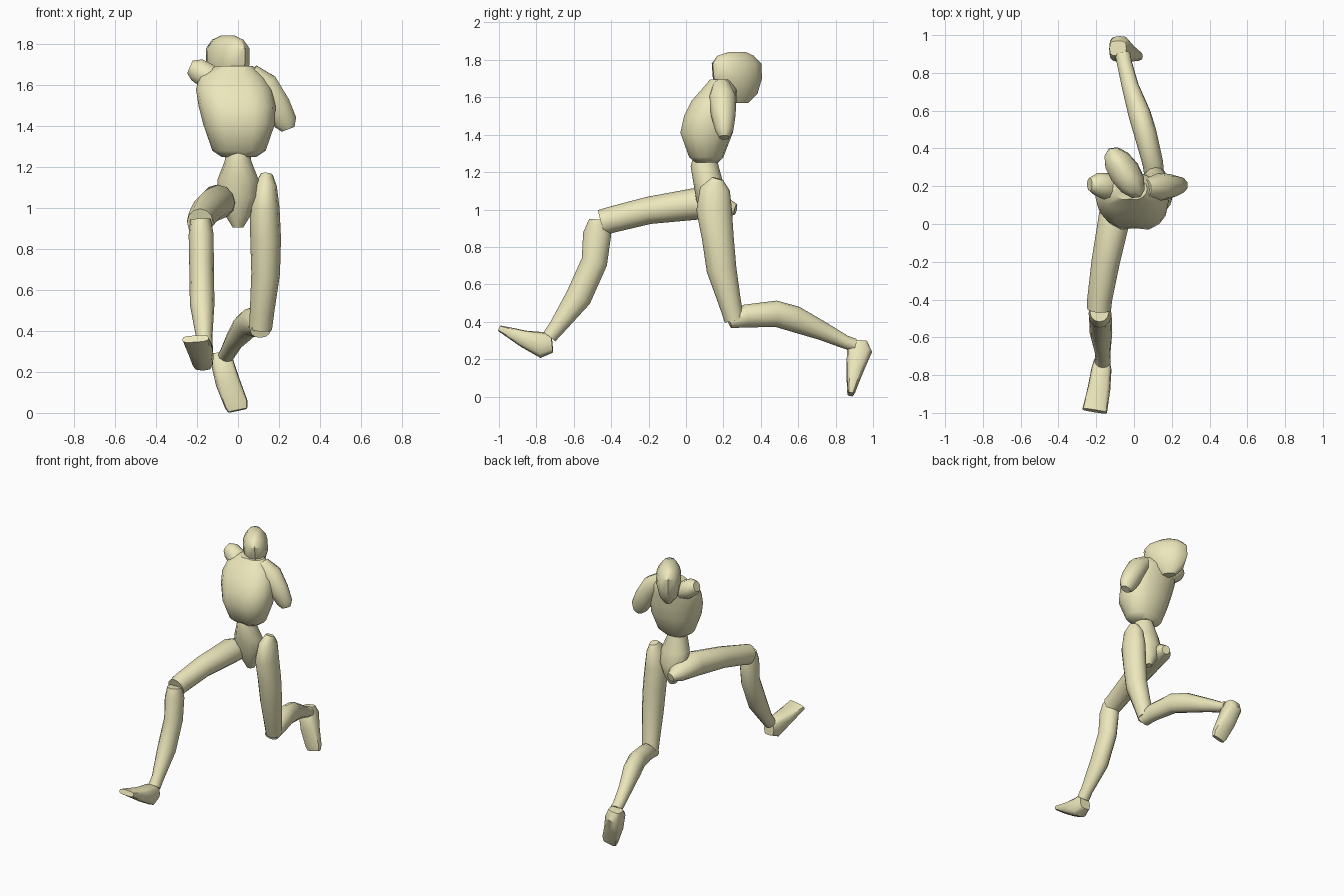
import bpy, bmesh, math
from mathutils import Vector

skin = bpy.data.materials.new("pale_yellow")
skin.diffuse_color = (0.84, 0.80, 0.50, 1)


def loft(name, rings, side=(1, 0, 0), axis=None, n=12, power=1.0, groove=0.0):
    """Skin oval rings (x, y, z, half width, half depth) along a path.
    power < 1 makes the ovals boxier; groove dents the front centre line."""
    pts = [Vector(r[:3]) for r in rings]
    bm = bmesh.new()
    loops = []
    for i, r in enumerate(rings):
        t = Vector(axis) if axis else pts[min(i + 1, len(pts) - 1)] - pts[max(i - 1, 0)]
        t.normalize()
        u = Vector(side)
        u = (u - t * u.dot(t)).normalized()
        v = t.cross(u)
        loop = []
        for k in range(n):
            a = 2 * math.pi * k / n
            c, s = math.cos(a), math.sin(a)
            c = math.copysign(abs(c) ** power, c)
            s = math.copysign(abs(s) ** power, s)
            if groove and k == 3 * n // 4:
                s *= 1 - groove
            loop.append(bm.verts.new(pts[i] + u * c * r[3] + v * s * r[4]))
        loops.append(loop)
    for a, b in zip(loops, loops[1:]):
        for k in range(n):
            bm.faces.new((a[k], a[(k + 1) % n], b[(k + 1) % n], b[k]))
    bm.faces.new(loops[0][::-1])
    bm.faces.new(loops[-1])
    bmesh.ops.recalc_face_normals(bm, faces=bm.faces)
    me = bpy.data.meshes.new(name)
    bm.to_mesh(me)
    bm.free()
    me.materials.append(skin)
    ob = bpy.data.objects.new(name, me)
    bpy.context.collection.objects.link(ob)
    bpy.ops.object.select_all(action='DESELECT')
    ob.select_set(True)
    bpy.context.view_layer.objects.active = ob
    bpy.ops.object.shade_smooth_by_angle(angle=math.radians(40))
    return ob


UP = (0, 0, 1)

# head, turned to one side
loft("head", [
    (-.06, .29, 1.57, .05, .03), (-.06, .285, 1.62, .11, .065),
    (-.05, .275, 1.70, .15, .083), (-.05, .27, 1.78, .153, .08),
    (-.05, .265, 1.822, .115, .052), (-.05, .275, 1.843, .05, .022),
], side=(-.55, .83, 0), axis=UP)

# chest with a front groove
loft("chest", [
    (.005, .11, 1.25, .085, .06), (.005, .105, 1.28, .13, .095),
    (.005, .105, 1.41, .175, .145), (-.005, .12, 1.50, .188, .14),
    (-.02, .145, 1.58, .185, .125), (-.03, .175, 1.64, .16, .1),
    (-.02, .185, 1.695, .09, .06),
], axis=UP, n=16, power=.9, groove=.12)

# shoulder stumps
loft("left_shoulder", [
    (.06, .19, 1.66, .05, .05), (.13, .195, 1.6, .075, .07),
    (.19, .2, 1.5, .065, .07), (.232, .205, 1.42, .048, .06),
    (.245, .205, 1.385, .028, .035),
], side=(0, 1, 0), n=10)
loft("right_shoulder", [
    (-.08, .19, 1.6, .07, .05), (-.15, .2, 1.645, .07, .065),
    (-.2, .21, 1.675, .06, .06), (-.235, .21, 1.69, .035, .035),
], side=(0, 1, 0), n=10)

# waist and pelvis
loft("pelvis", [
    (0, .1, 1.27, .06, .065), (0, .1, 1.23, .065, .075),
    (0, .12, 1.14, .1, .08), (0, .14, 1.05, .1, .085),
    (0, .15, .96, .06, .06), (0, .15, .905, .025, .03),
], axis=UP)

# leg reaching forward
loft("front_thigh", [
    (-.06, .265, 1.0, .03, .03), (-.075, .2, 1.015, .07, .06),
    (-.1, .05, 1.03, .085, .085), (-.15, -.2, .995, .075, .073),
    (-.182, -.4, .945, .066, .07), (-.185, -.45, .93, .064, .07),
])
loft("front_shin", [
    (-.183, -.468, .945, .05, .05), (-.18, -.475, .87, .061, .075),
    (-.178, -.49, .72, .06, .07), (-.175, -.575, .53, .06, .07),
    (-.165, -.69, .37, .04, .045), (-.165, -.73, .32, .042, .04),
])
loft("front_foot", [
    (-.17, -.715, .28, .04, .045), (-.172, -.765, .275, .053, .07),
    (-.185, -.87, .31, .06, .045), (-.208, -.99, .362, .066, .018),
], power=.6)

# leg trailing behind
loft("rear_thigh", [
    (.14, .17, 1.165, .03, .03), (.135, .155, 1.11, .055, .08),
    (.13, .15, 1.0, .073, .095), (.135, .17, .85, .075, .085),
    (.135, .19, .68, .07, .08), (.118, .235, .5, .06, .06),
    (.11, .258, .41, .056, .053),
])
loft("rear_shin", [
    (.11, .23, .40, .05, .035), (.1, .32, .43, .055, .062),
    (.06, .48, .443, .06, .07), (.03, .58, .415, .06, .07),
    (-.02, .73, .35, .045, .05), (-.05, .85, .292, .04, .036),
    (-.06, .9, .275, .04, .035),
])
loft("rear_foot", [
    (-.085, .93, .295, .045, .04), (-.078, .928, .25, .055, .068),
    (-.05, .905, .15, .06, .048), (-.008, .885, .04, .058, .025),
    (-.002, .88, .012, .048, .016),
], power=.6)
